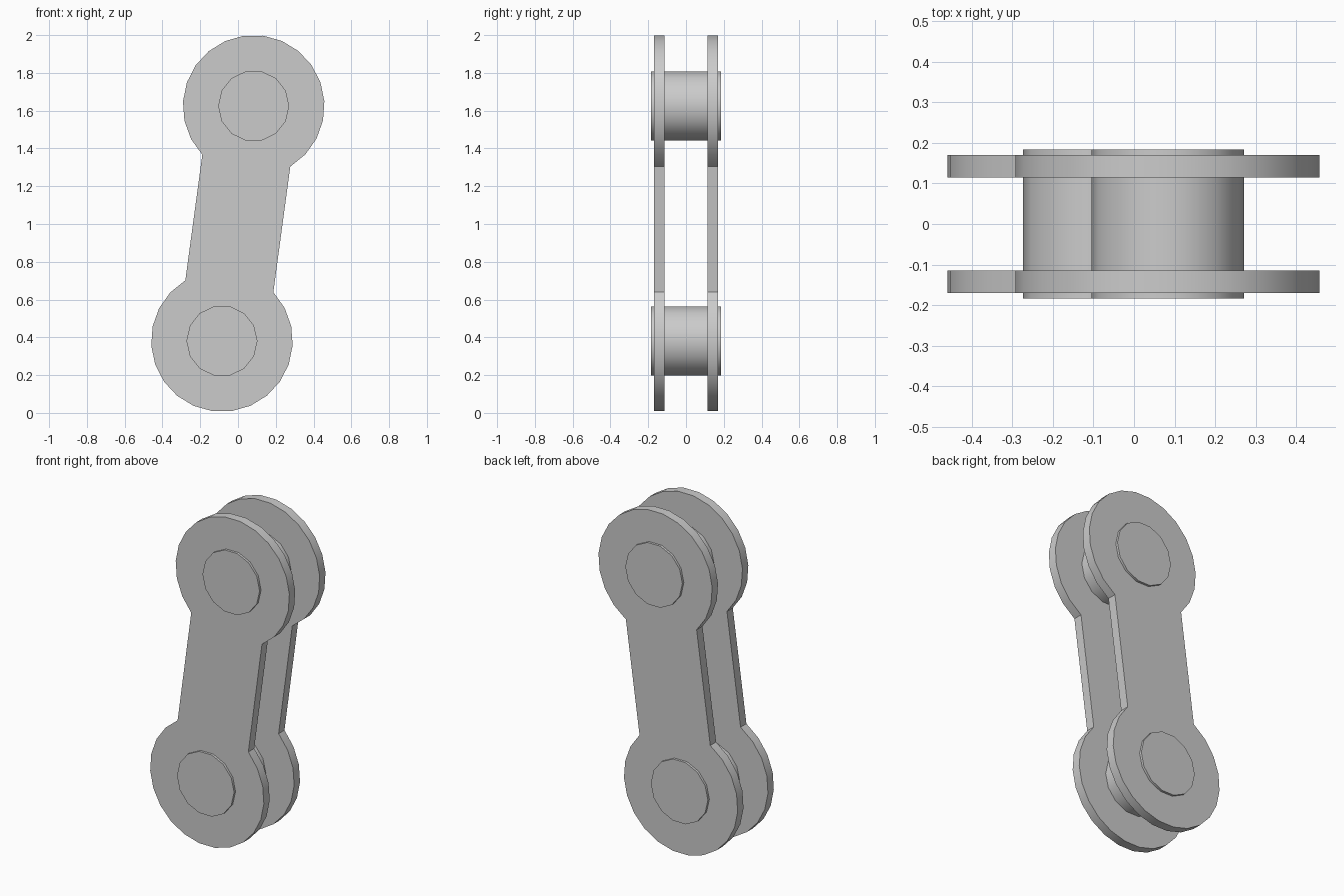
import bpy, bmesh, math
from mathutils import Vector

cube = bpy.data.objects.get("Cube")
if cube:
    bpy.data.objects.remove(cube, do_unlink=True)

steel = bpy.data.materials.new("grey steel")
steel.use_nodes = True
GREY = (0.6, 0.6, 0.6, 1)
steel.diffuse_color = GREY
steel.node_tree.nodes["Principled BSDF"].inputs["Base Color"].default_value = GREY

# Link layout in the x-z plane
LOWER, UPPER = Vector((-0.085, 0.381)), Vector((0.083, 1.625))
EYE_R, PIN_R, BAR_HALF = 0.375, 0.188, 0.235


def extrude_outline(name, outline, y0, y1):
    """Solid from an x-z outline, running from y0 to y1."""
    bm = bmesh.new()
    face = bm.faces.new([bm.verts.new((p.x, y0, p.y)) for p in outline])
    new = bmesh.ops.extrude_face_region(bm, geom=[face])["geom"]
    verts = [v for v in new if isinstance(v, bmesh.types.BMVert)]
    bmesh.ops.translate(bm, verts=verts, vec=(0, y1 - y0, 0))
    bmesh.ops.recalc_face_normals(bm, faces=bm.faces)
    mesh = bpy.data.meshes.new(name)
    bm.to_mesh(mesh)
    bm.free()
    mesh.materials.append(steel)
    obj = bpy.data.objects.new(name, mesh)
    bpy.context.collection.objects.link(obj)
    bpy.ops.object.select_all(action="DESELECT")
    obj.select_set(True)
    bpy.context.view_layer.objects.active = obj
    bpy.ops.object.shade_smooth_by_angle(angle=math.radians(35))


def arc(centre, radius, start, sweep, steps):
    angles = [start + sweep * i / steps for i in range(steps + 1)]
    return [centre + radius * Vector((math.cos(a), math.sin(a))) for a in angles]


# Side plates: two round eyes joined by a straight bar
axis = UPPER - LOWER
tilt = math.atan2(axis.y, axis.x)
gap = math.asin(BAR_HALF / EYE_R)
sweep = 2 * (math.pi - gap)
outline = (arc(LOWER, EYE_R, tilt + gap, sweep, 18)
           + arc(UPPER, EYE_R, tilt + math.pi + gap, sweep, 18))
extrude_outline("front_plate", outline, -0.17, -0.115)
extrude_outline("back_plate", outline, 0.115, 0.17)

# Pins through both plates
for name, centre in (("lower_pin", LOWER), ("upper_pin", UPPER)):
    extrude_outline(name, arc(centre, PIN_R, 0, math.tau, 14)[:-1], -0.184, 0.184)
